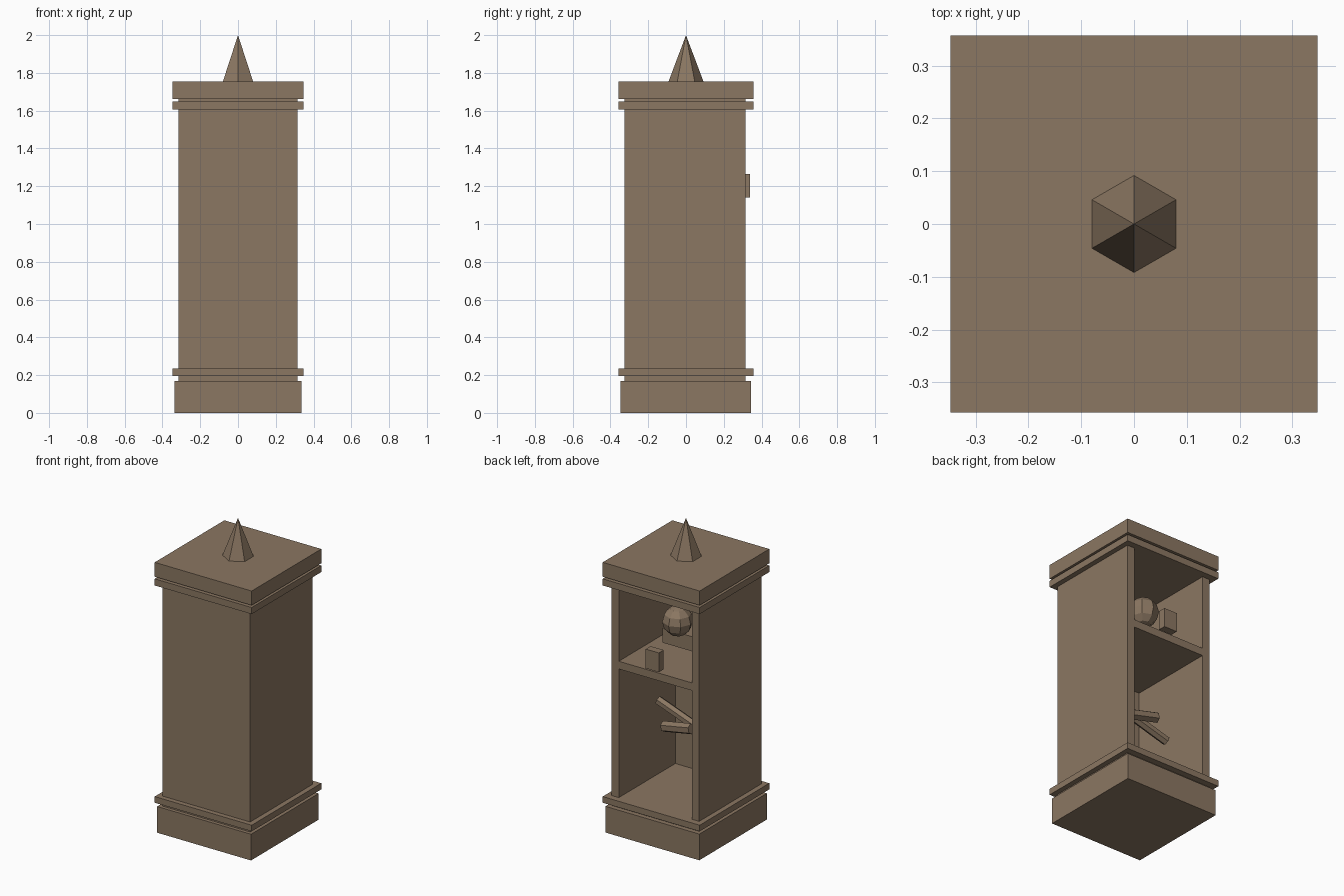
import bpy
from mathutils import Vector

cube = bpy.data.objects.get("Cube")
if cube:
    bpy.data.objects.remove(cube)

# Single worn-wood colour
wood = bpy.data.materials.new("brown_wood")
wood.use_nodes = True
colour = (0.258, 0.184, 0.122, 1)
wood.diffuse_color = colour
wood.node_tree.nodes["Principled BSDF"].inputs["Base Color"].default_value = colour


def finish(name):
    obj = bpy.context.object
    obj.name = name
    obj.data.materials.append(wood)
    return obj


def box(name, x, y, z):
    """Box spanning the given (low, high) ranges."""
    spans = (x, y, z)
    bpy.ops.mesh.primitive_cube_add(size=1, location=[sum(s) / 2 for s in spans])
    obj = finish(name)
    obj.scale = [s[1] - s[0] for s in spans]
    return obj


def rod(name, start, end, radius):
    """Six-sided rod between two points."""
    a, b = Vector(start), Vector(end)
    bpy.ops.mesh.primitive_cylinder_add(vertices=6, radius=radius, depth=(b - a).length,
                                        location=(a + b) / 2)
    obj = finish(name)
    obj.rotation_mode = "QUATERNION"
    obj.rotation_quaternion = (b - a).to_track_quat("Z", "Y")
    return obj


# Plinth, ledges, necks and cap
LEDGE_X, LEDGE_Y = (-0.348, 0.348), (-0.357, 0.357)
BODY_X, BODY_Y = (-0.315, 0.315), (-0.325, 0.315)
box("plinth", (-0.337, 0.337), (-0.348, 0.345), (0, 0.17))
box("lower_neck", BODY_X, BODY_Y, (0.17, 0.195))
box("lower_ledge", LEDGE_X, LEDGE_Y, (0.195, 0.235))
box("upper_ledge", LEDGE_X, LEDGE_Y, (1.605, 1.648))
box("upper_neck", BODY_X, BODY_Y, (1.648, 1.662))
box("cap", LEDGE_X, LEDGE_Y, (1.662, 1.755))

# Cabinet body, open at the back
WALL_Z = (0.235, 1.605)
box("front_panel", BODY_X, (-0.325, -0.265), WALL_Z)
box("left_wall", (0.262, 0.315), (-0.265, 0.315), WALL_Z)
box("right_wall", (-0.315, -0.262), (-0.265, 0.315), WALL_Z)
box("shelf", (-0.262, 0.262), (-0.265, 0.315), (1.07, 1.12))

# Six-sided spire on the cap
bpy.ops.mesh.primitive_cone_add(vertices=6, radius1=0.092, depth=0.245,
                                location=(0, 0, 1.8775))
finish("spire")

# Things kept on the shelf
box("small_box", (-0.043, 0.051), (0.29, 0.34), (1.14, 1.265))
box("orb_stand", (-0.05, 0.174), (-0.2, -0.01), (1.14, 1.235))
bpy.ops.mesh.primitive_uv_sphere_add(segments=8, ring_count=6, radius=0.093,
                                     location=(0, 0.085, 1.365))
finish("orb")

# Two crossed rods in the lower compartment
rod("long_rod", (0.205, -0.01, 0.759), (-0.239, 0.01, 0.615), 0.028)
rod("short_rod", (0.11, 0.07, 0.645), (-0.1, 0.085, 0.69), 0.034)
